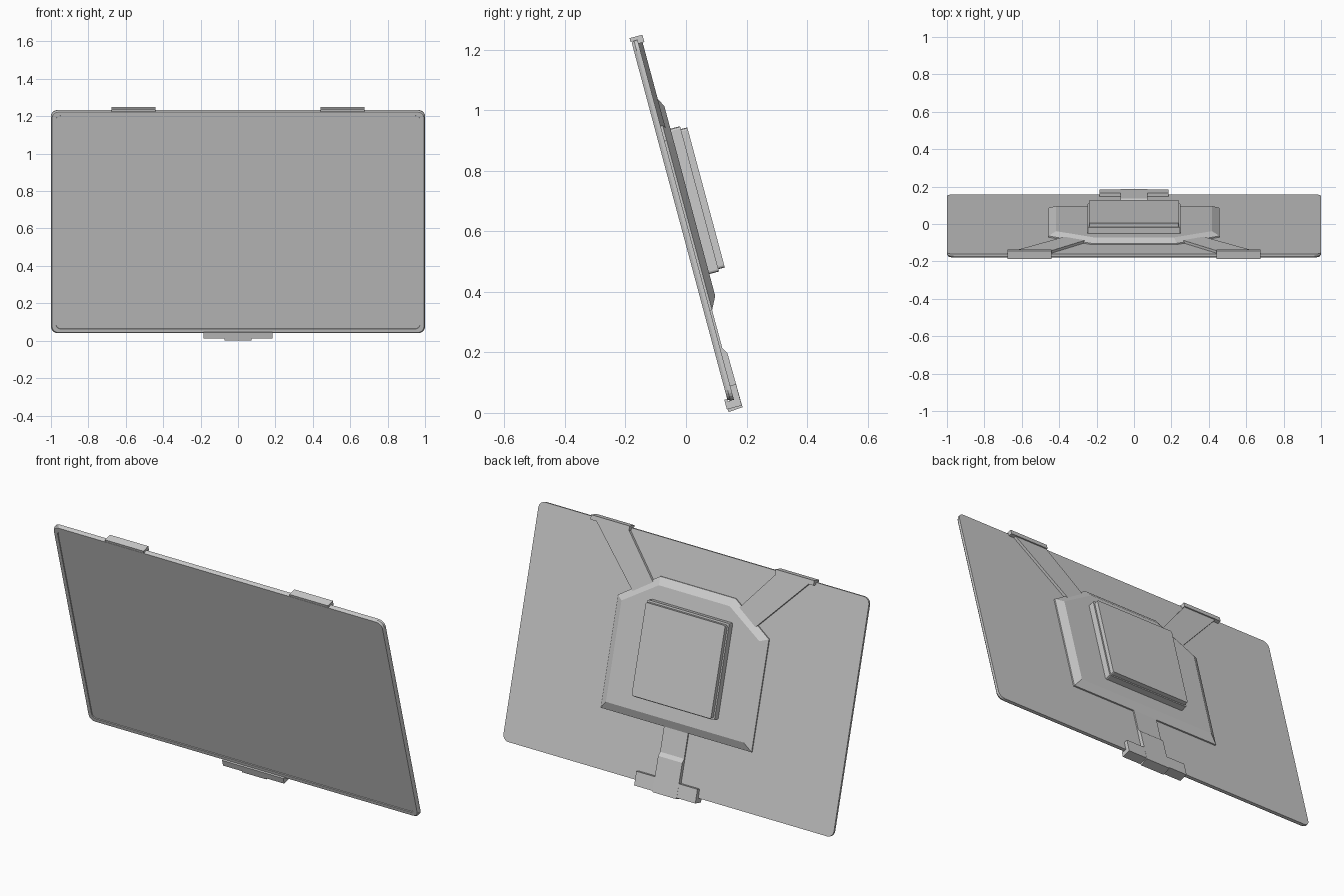
import bpy, math
from mathutils import Matrix

if "Cube" in bpy.data.objects:
    bpy.data.objects.remove(bpy.data.objects["Cube"])

# Everything is modelled upright (x across, y depth, z height), then leaned back 15 degrees
LEAN = Matrix.Translation((0, 0, 0.001)) @ Matrix.Rotation(math.radians(15), 4, 'X')


def build(name, verts, faces):
    import bmesh
    bm = bmesh.new()
    vs = [bm.verts.new(LEAN @ Matrix.Translation(v).translation) for v in verts]
    for f in faces:
        bm.faces.new([vs[i] for i in f])
    bmesh.ops.recalc_face_normals(bm, faces=bm.faces)
    me = bpy.data.meshes.new(name)
    bm.to_mesh(me)
    bm.free()
    ob = bpy.data.objects.new(name, me)
    bpy.context.collection.objects.link(ob)
    return ob


def loft(name, rings):
    """Skin a stack of equal-sized vertex rings and cap both ends."""
    n = len(rings[0])
    verts = [p for r in rings for p in r]
    faces = [list(range(n)), list(range(len(verts) - n, len(verts)))]
    for k in range(len(rings) - 1):
        for i in range(n):
            j = (i + 1) % n
            faces.append([k * n + i, k * n + j, (k + 1) * n + j, (k + 1) * n + i])
    return build(name, verts, faces)


def at_depth(outline, y):
    return [(x, y, z) for x, z in outline]


def extrude_x(name, profile, x0, x1):
    return loft(name, [[(x, y, z) for y, z in profile] for x in (x0, x1)])


def rounded(hx, z0, z1, r, seg=5):
    pts = []
    corners = [(hx - r, z1 - r), (r - hx, z1 - r), (r - hx, z0 + r), (hx - r, z0 + r)]
    for q, (cx, cz) in enumerate(corners):
        for i in range(seg + 1):
            a = math.pi / 2 * (q + i / seg)
            pts.append((cx + r * math.cos(a), cz + r * math.sin(a)))
    return pts


# Screen panel: rounded slab, softened front edge, shallow recessed face
def screen_ring(inset, y):
    return at_depth(rounded(1 - inset, inset, 1.232 - inset, 0.035 - inset * 0.4), y)


loft("screen_panel", [screen_ring(0, 0.164), screen_ring(0, 0.152), screen_ring(0.006, 0.143),
                      screen_ring(0.026, 0.143), screen_ring(0.027, 0.147)])


# Hub plate with clipped top corners and sloped rim
def hub(hx, top_hx, z0, zc, z1):
    return [(-hx, z0), (hx, z0), (hx, zc), (top_hx, z1), (-top_hx, z1), (-hx, zc)]


outer = hub(0.457, 0.228, 0.305, 0.885, 1.037)
inner = hub(0.417, 0.214, 0.347, 0.868, 0.997)
loft("hub_plate", [at_depth(outer, 0.163), at_depth(outer, 0.171), at_depth(inner, 0.193)])

# Stepped mounting block
for name, hx, z0, z1, y0, y1 in (("mount_base", 0.248, 0.422, 0.919, 0.19, 0.226),
                                 ("mount_cover", 0.24, 0.43, 0.909, 0.224, 0.248)):
    shape = rounded(hx, z0, z1, 0.008, 2)
    loft(name, [at_depth(shape, y0), at_depth(shape, y1)])

# Upper arms and the hooks over the top edge
arm = [(0.65, 1.225), (0.33, 0.882), (0.21, 0.939), (0.45, 1.225)]
hook = [(0.163, 1.218), (0.184, 1.218), (0.184, 1.243), (0.14, 1.243), (0.14, 1.23), (0.163, 1.23)]
for side, s in (("left", -1), ("right", 1)):
    loft("upper_arm_" + side, [at_depth([(s * x, z) for x, z in arm], y) for y in (0.163, 0.178)])
    extrude_x("top_hook_" + side, hook, s * 0.442, s * 0.675)

# Lower arm that thickens toward the foot
lower = [(0.163, 0.32), (0.171, 0.32), (0.171, 0.175), (0.183, 0.155), (0.185, -0.031),
         (0.136, -0.035), (0.136, -0.01), (0.163, -0.01)]
extrude_x("lower_arm", lower, -0.073, 0.073)

# Bottom clamp cupping the lower edge
clamp = [(0.163, 0.048), (0.184, 0.048), (0.184, -0.025), (0.133, -0.025),
         (0.133, 0.008), (0.143, 0.008), (0.143, 0), (0.163, 0)]
extrude_x("bottom_clamp", clamp, -0.185, 0.185)
